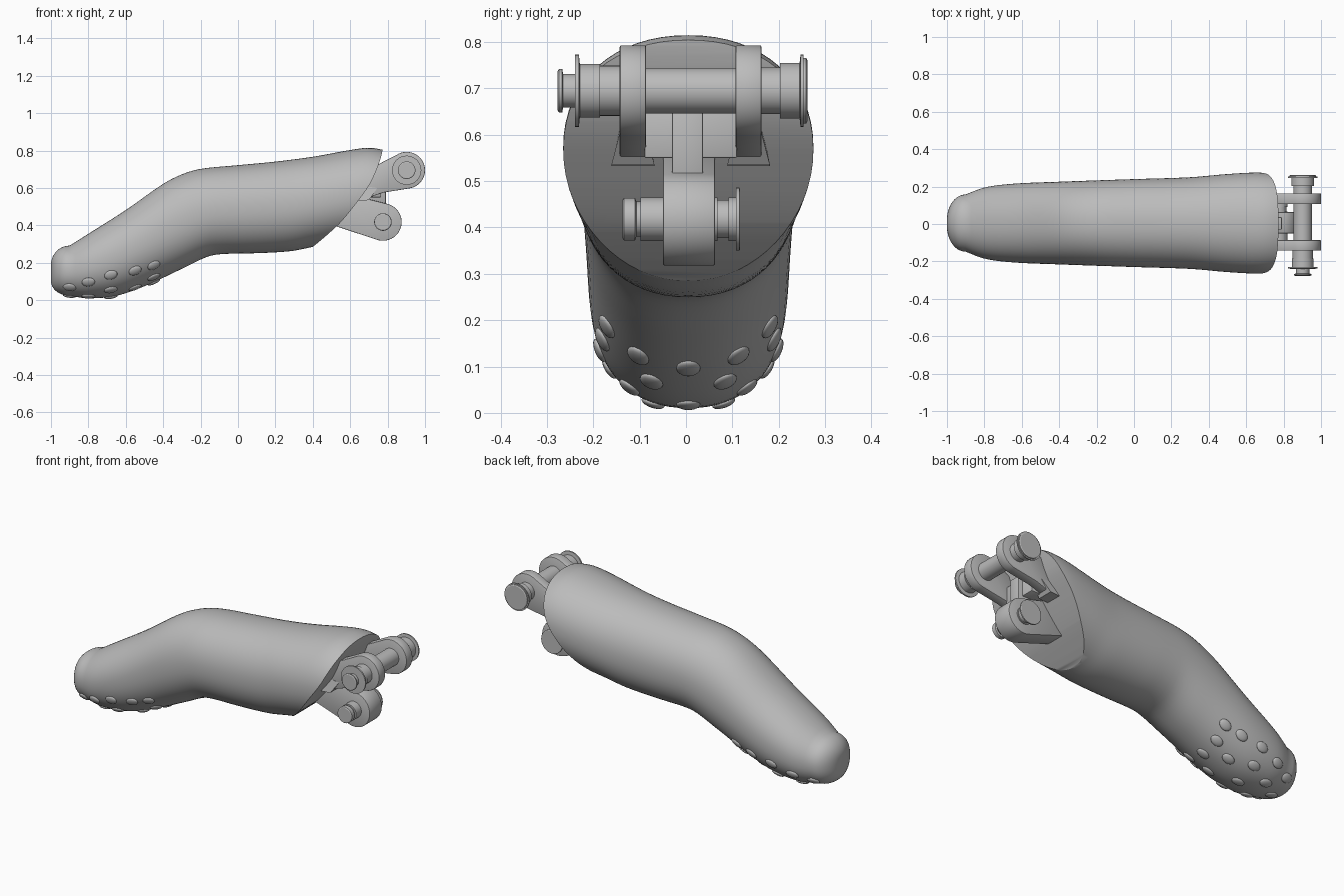
import bpy, bmesh, math
from mathutils import Vector, Matrix

if "Cube" in bpy.data.objects:
    bpy.data.objects.remove(bpy.data.objects["Cube"])

grey = bpy.data.materials.new("plain grey")
grey.diffuse_color = (0.5, 0.5, 0.5, 1)
grey.use_nodes = True
grey.node_tree.nodes["Principled BSDF"].inputs["Base Color"].default_value = grey.diffuse_color

def finish(name, bm, angle=35, bevel=0):
    bmesh.ops.recalc_face_normals(bm, faces=bm.faces)
    me = bpy.data.meshes.new(name)
    bm.to_mesh(me)
    bm.free()
    ob = bpy.data.objects.new(name, me)
    bpy.context.collection.objects.link(ob)
    me.materials.append(grey)
    bpy.ops.object.select_all(action='DESELECT')
    ob.select_set(True)
    bpy.context.view_layer.objects.active = ob
    if bevel:
        m = ob.modifiers.new("bevel", 'BEVEL')
        m.width, m.segments, m.limit_method = bevel, 2, 'ANGLE'
        bpy.ops.object.modifier_apply(modifier="bevel")
    bpy.ops.object.shade_smooth_by_angle(angle=math.radians(angle))
    return ob

def interp(pts, x):
    """Smooth cubic through (x, value) points."""
    n = len(pts)
    i = max(k for k in range(n - 1) if pts[k][0] <= x or k == 0)
    def slope(k):
        a, b = pts[max(k - 1, 0)], pts[min(k + 1, n - 1)]
        return (b[1] - a[1]) / (b[0] - a[0])
    (x0, y0), (x1, y1) = pts[i], pts[i + 1]
    h = x1 - x0
    t = (x - x0) / h
    return ((2*t**3 - 3*t*t + 1) * y0 + (t**3 - 2*t*t + t) * h * slope(i)
            + (3*t*t - 2*t**3) * y1 + (t**3 - t*t) * h * slope(i + 1))

# side outline and half width of the finger along x
TOP = [(-.9, .292), (-.8, .355), (-.6, .482), (-.4, .622), (-.3, .673), (-.2, .702),
       (0, .722), (.2, .741), (.4, .767), (.6, .803), (.7, .815), (.77, .805), (.9, .77)]
BOT = [(-.9, .024), (-.8, .010), (-.65, .024), (-.5, .075), (-.3, .168), (-.16, .234),
       (-.08, .247), (.05, .25), (.2, .256), (.3, .265), (.4, .285), (.6, .32), (.9, .37)]
WID = [(-.9, .153), (-.8, .190), (-.65, .21), (-.4, .221), (0, .235), (.3, .245),
       (.5, .262), (.65, .27), (.75, .265), (.9, .25)]

def section(x):
    if x < -.9:  # rounded tip
        s = math.sqrt(max(0, 1 - ((-.9 - x) / .1) ** 2))
        return .145 + .147 * (.3 + .7 * s) , .145 - .121 * (.35 + .65 * s), .153 * (.12 + .88 * s)
    return interp(TOP, x), interp(BOT, x), interp(WID, x)

def skin(x, a):
    """Surface point; a = 0 at the bottom, positive towards +y."""
    t, b, w = section(x)
    e = 2 / 2.15
    c, s = math.cos(a), math.sin(a)
    y = w * math.copysign(abs(s) ** e, s)
    z = (t + b) / 2 - (t - b) / 2 * math.copysign(abs(c) ** e, c)
    return Vector((x, y + .005, z))

# finger body
bm = bmesh.new()
N = 64
xs = [-.9 - .1 * math.cos(i / 10 * math.pi / 2) for i in range(10)] + [-.9 + 1.8 * i / 60 for i in range(61)]
rings = [[bm.verts.new(skin(x, 2 * math.pi * k / N)) for k in range(N)] for x in xs]
for r, q in zip(rings, rings[1:]):
    for k in range(N):
        bm.faces.new((r[k], r[(k + 1) % N], q[(k + 1) % N], q[k]))
bm.faces.new(rings[0])
bm.faces.new(rings[-1])
body = finish("finger_body", bm)

def prism(bm, pts, y0, y1):
    a = [bm.verts.new((x, y0, z)) for x, z in pts]
    b = [bm.verts.new((x, y1, z)) for x, z in pts]
    bm.faces.new(a)
    bm.faces.new(b[::-1])
    for i in range(len(pts)):
        j = (i + 1) % len(pts)
        bm.faces.new((a[i], b[i], b[j], a[j]))

# curved slanting cut at the open end
CUT = [(.15, .24), (.285, .40), (.345, .472), (.42, .552), (.555, .66), (.63, .71),
       (.73, .753), (.80, .772), (.95, .785)]
bm = bmesh.new()
prism(bm, [(interp(CUT, .15 + .8 * i / 40), .15 + .8 * i / 40) for i in range(41)]
      + [(1.3, .95), (1.3, .15)], -.6, .6)
cutter = finish("end_cutter", bm)
cutter.hide_render = True
mod = body.modifiers.new("cut", 'BOOLEAN')
mod.operation, mod.object, mod.solver = 'DIFFERENCE', cutter, 'EXACT'
bpy.context.view_layer.objects.active = body
bpy.ops.object.modifier_apply(modifier="cut")
bpy.data.objects.remove(cutter)
body.select_set(True)
bpy.ops.object.shade_smooth_by_angle(angle=math.radians(35))

# oval grip bumps under the tip
bm = bmesh.new()
for x, angles in [(-.90, (-50, 0, 50)), (-.80, (-62, -22, 22, 62)), (-.68, (-66, -36, 0, 36, 66)),
                  (-.55, (-58, -20, 20, 58)), (-.45, (-52, -28, 0, 28, 52))]:
    for d in angles:
        a = math.radians(d)
        p = skin(x, a)
        u = (skin(x + .01, a) - skin(x - .01, a)).normalized()
        v = skin(x, a + .02) - skin(x, a - .02)
        n = u.cross(v).normalized()
        v = n.cross(u).normalized()
        m = Matrix((u, v, n)).transposed().to_4x4()
        m.translation = p
        bmesh.ops.create_uvsphere(bm, u_segments=20, v_segments=10, radius=1,
                                  matrix=m @ Matrix.Diagonal((.036, .026, .011, 1)))
finish("grip_bumps", bm, 60)

def lug(name, cx, cz, r, a0, a1, base, y0, y1):
    arc = [math.radians(a0 + (a1 - a0) * i / 32) for i in range(33)]
    bm = bmesh.new()
    prism(bm, [(cx + r * math.cos(a), cz + r * math.sin(a)) for a in arc] + base, y0, y1)
    return finish(name, bm, 30, .004)

def box(name, x, y, z):
    bm = bmesh.new()
    prism(bm, [(x[0], z[0]), (x[1], z[0]), (x[1], z[1]), (x[0], z[1])], *y)
    return finish(name, bm, 30, .004)

# hinge lugs
UX, UZ, LX, LZ = .902, .695, .775, .418
for side, y0, y1 in (("front", -.143, -.086), ("back", .107, .163)):
    lug("upper_lug_" + side, UX, UZ, .098, -80, 114, [(.64, .67), (.6, .535), (.69, .545), (.775, .575)], y0, y1)
    # flared foot where the lug meets the end face
    bm = bmesh.new()
    prism(bm, [(.6, .53), (.70, .535), (.745, .60), (.6, .62)], y0 - .018, y1 + .018)
    for v in bm.verts:
        if v.co.z > .59:
            v.co.y += .017 if v.co.y < (y0 + y1) / 2 else -.017
    finish("lug_foot_" + side, bm)
lug("lower_lug", LX, LZ, .1, -108, 75, [(.58, .57), (.48, .41)], -.05, .063)

# web joining the lugs, with a raised centre rib
box("lug_web", (.6, .765), (-.09, .11), (.55, .655))
box("centre_rib", (.6, .79), (-.03, .037), (.5, .66))

def pin(name, cx, cz, prof):
    """Turned pin along y from (y, radius) steps."""
    bm = bmesh.new()
    prof = [(prof[0][0], 0)] + prof + [(prof[-1][0], 0)]
    vs = [bm.verts.new((cx + r, y, cz)) for y, r in prof]
    es = [bm.edges.new(p) for p in zip(vs, vs[1:])]
    bmesh.ops.spin(bm, geom=vs + es, cent=(cx, 0, cz), axis=(0, 1, 0), angle=2 * math.pi,
                   steps=40, use_duplicate=False)
    bmesh.ops.remove_doubles(bm, verts=bm.verts, dist=1e-5)
    finish(name, bm, 30)

def steps(*s):
    return [p for y0, y1, r in s for p in ((y0, r), (y1, r))]

pin("upper_pin", UX, UZ, [(-.277, .042)] + steps(
    (-.274, -.267, .047), (-.265, -.240, .036), (-.239, -.231, .078), (-.229, -.185, .058),
    (-.185, -.143, .054), (-.143, .163, .049), (.163, .203, .050), (.203, .245, .06),
    (.247, .254, .078), (.254, .259, .071)) + [(.262, .066)])
pin("lower_pin", LX, LZ, [(-.137, .041)] + steps(
    (-.134, -.110, .046), (-.107, -.098, .038), (-.098, .068, .047), (.068, .092, .041),
    (.092, .108, .047), (.108, .115, .068)) + [(.117, .065)])
